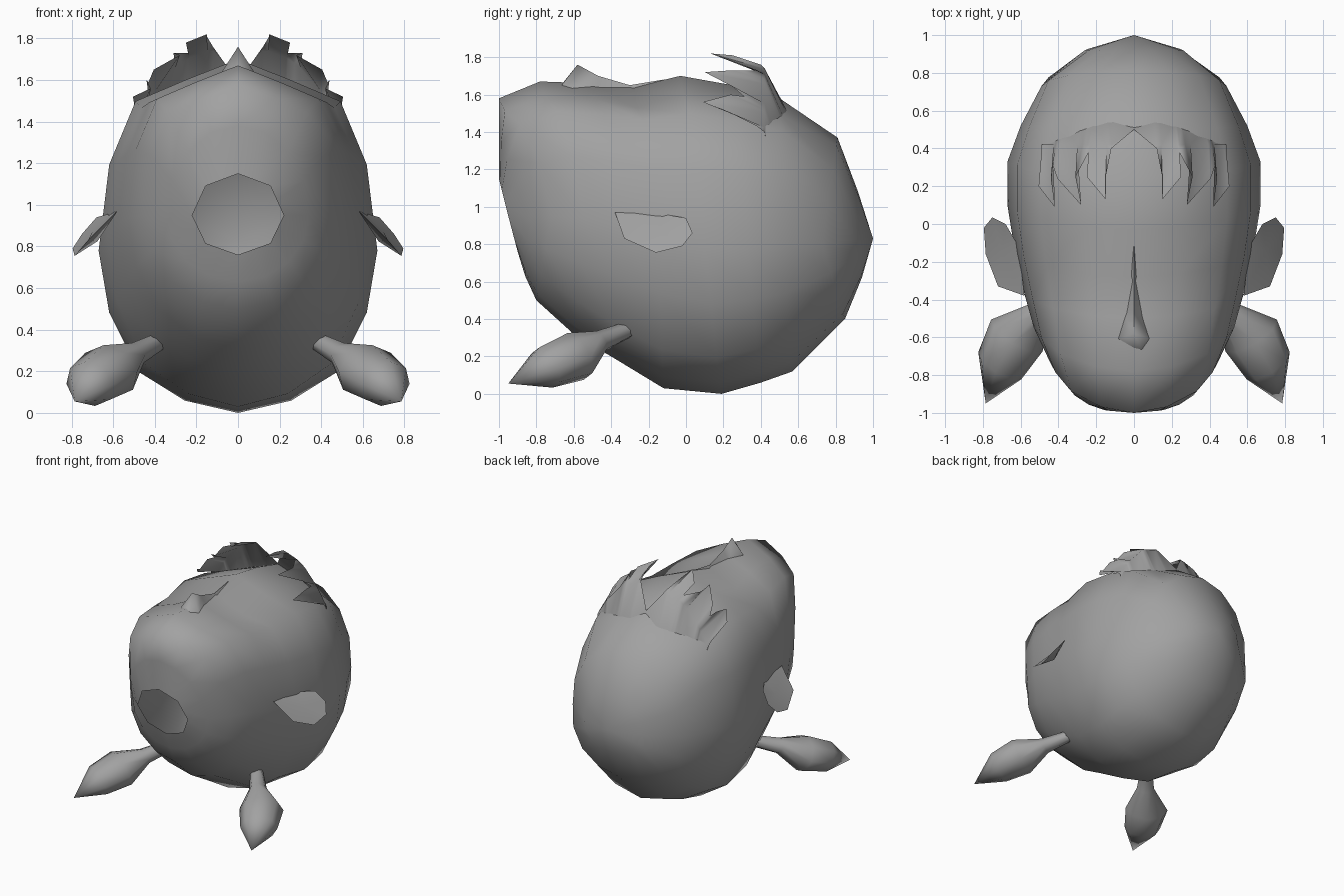
import bpy, bmesh
from math import sin, cos, pi, sqrt
from mathutils import Vector

if "Cube" in bpy.data.objects:
    bpy.data.objects.remove(bpy.data.objects["Cube"])

grey = bpy.data.materials.new("dark_grey")
grey.diffuse_color = (.36, .36, .36, 1)
grey.use_nodes = True
grey.node_tree.nodes["Principled BSDF"].inputs["Base Color"].default_value = grey.diffuse_color


def make(name, rings, closed=True, mirror=False, tip=None, angle=60):
    """Skin neighbouring rings of points, optionally ending in a tip."""
    bm = bmesh.new()
    rows = [[bm.verts.new(p) for p in r] for r in rings]
    n = len(rows[0])
    m = n if closed else n - 1
    for a, b in zip(rows, rows[1:]):
        for i in range(m):
            j = (i + 1) % n
            bm.faces.new((a[i], a[j], b[j], b[i]))
    if tip:
        t = bm.verts.new(tip)
        for i in range(m):
            bm.faces.new((rows[-1][i], rows[-1][(i + 1) % n], t))
    bmesh.ops.remove_doubles(bm, verts=bm.verts, dist=0.0005)
    return finish(name, bm, mirror, angle)


def finish(name, bm, mirror=False, angle=60):
    bmesh.ops.recalc_face_normals(bm, faces=bm.faces)
    me = bpy.data.meshes.new(name)
    bm.to_mesh(me)
    bm.free()
    me.materials.append(grey)
    ob = bpy.data.objects.new(name, me)
    bpy.context.collection.objects.link(ob)
    bpy.ops.object.select_all(action='DESELECT')
    ob.select_set(True)
    bpy.context.view_layer.objects.active = ob
    bpy.ops.object.shade_smooth_by_angle(angle=angle * pi / 180)
    if mirror:
        ob.modifiers.new("mirror", 'MIRROR')
    return ob


# head lying face up: each ring is top (y, z), side (x, y, z), bottom (y, z)
stations = [
    ((-1.00, 1.15), (.22, -.95, .95), (-.90, .76)),
    ((-1.00, 1.38), (.34, -.85, .95), (-.86, .63)),
    ((-1.00, 1.58), (.45, -.72, .95), (-.80, .50)),
    ((-.78, 1.67), (.53, -.55, .94), (-.59, .31)),
    ((-.50, 1.66), (.58, -.37, .90), (-.40, .20)),
    ((-.28, 1.64), (.63, -.15, .85), (-.12, .03)),
    ((-.03, 1.70), (.67, .10, .78), (.19, .00)),
    ((.25, 1.65), (.67, .33, .78), (.40, .06)),
    ((.50, 1.58), (.60, .52, .80), (.57, .12)),
    ((.81, 1.37), (.49, .73, .80), (.85, .40)),
    ((.92, 1.08), (.26, .92, .82), (.94, .62)),
]


def head_ring(index, n=16):
    top, (x, ys, zs), bottom = stations[index]
    pts = []
    for i in range(n):
        c, s = cos(2 * pi * i / n), sin(2 * pi * i / n)
        end = top if c >= 0 else bottom
        ky = kz = abs(c)
        step, kx = min(i, n - i), 1
        if 2 <= index <= 8 and step < 4:      # face: ridged middle, full cheeks
            ky = c ** 1.5
            kz = (1, .89, .78, .45)[step]
            kx = (1, 1, 1.04, 1)[step]
            if index == 5 and step == 1:      # eye hollow
                kz = .86
        elif 4 <= index <= 7 and step == 6:   # fuller back of the head
            kz = .75
        pts.append(Vector((x * s * kx, ys + (end[0] - ys) * ky, zs + (end[1] - zs) * kz)))
    if index == 0:                            # octagonal neck opening
        for i in range(1, n, 2):
            pts[i] = (pts[i - 1] + pts[(i + 1) % n]) / 2
    return pts


make("head", [head_ring(i) for i in range(len(stations))], tip=(0, 1, .83), angle=110)

# nose: a thin bridge widening to a tip
nose = [
    [(-.03, -.12, 1.64), (0, -.12, 1.68), (.03, -.12, 1.64)],
    [(-.04, -.30, 1.59), (0, -.30, 1.65), (.04, -.30, 1.59)],
    [(-.06, -.47, 1.61), (0, -.47, 1.70), (.06, -.47, 1.61)],
    [(-.09, -.61, 1.62), (0, -.58, 1.76), (.09, -.61, 1.62)],
    [(-.05, -.68, 1.63), (0, -.66, 1.66), (.05, -.68, 1.63)],
]
make("nose", nose, closed=False, angle=80)

# ears: slanted rim with a dished front and a rounded back
rim = [(.58, -.38, .97), (.72, -.33, .83), (.785, -.16, .755), (.795, -.02, .79),
       (.75, .035, .86), (.68, 0, .94), (.61, -.12, .96)]
bm = bmesh.new()
ring = [bm.verts.new(p) for p in rim]
for centre in ((.70, -.14, .87), (.675, -.14, .825)):
    c = bm.verts.new(centre)
    for i, v in enumerate(ring):
        bm.faces.new((v, ring[(i + 1) % len(ring)], c))
finish("ear", bm, mirror=True, angle=70)

# bunches of hair: spindles running out from the back of the head
axis = Vector((.33, -.53, -.25)).normalized()
across = axis.cross(Vector((0, 0, 1))).normalized()
upward = across.cross(axis)
path = [((.35, -.27, .36), .04, .04), ((.50, -.46, .28), .065, .06),
        ((.62, -.59, .20), .16, .135), ((.71, -.75, .14), .135, .115)]
rings = []
for p, w, h in path:
    rings.append([Vector(p) + across * w * cos(i * pi / 4) + upward * h * sin(i * pi / 4)
                  for i in range(8)])
make("hair_bunch", rings, mirror=True, tip=(.785, -.95, .055), angle=80)

# fringe: jagged raised sheet springing from the hairline
edge = [(0, .50, 1.59), (.12, .40, 1.76), (.15, .25, 1.81), (.15, .13, 1.82),
        (.25, .25, 1.78), (.24, .38, 1.73), (.31, .25, 1.73), (.28, .10, 1.72),
        (.405, .24, 1.65), (.43, .31, 1.59), (.44, .24, 1.60), (.42, .09, 1.56),
        (.505, .20, 1.52), (.49, .38, 1.43)]
spread = sorted(p[0] for p in edge)
mid, root = [], []
for x, (ex, ey, ez) in zip(spread, edge):
    z = ez if ey > .45 else 1.74 - 2.3 * max(0, x - .12) ** 2
    mid.append((x * .97, max(ey, .42), z))
    root.append((x * .90, .57 - .45 * x * x, .68 + .8 * sqrt(1 - (x / .68) ** 2)))
make("fringe", [edge, mid, root], closed=False, mirror=True, angle=80)
